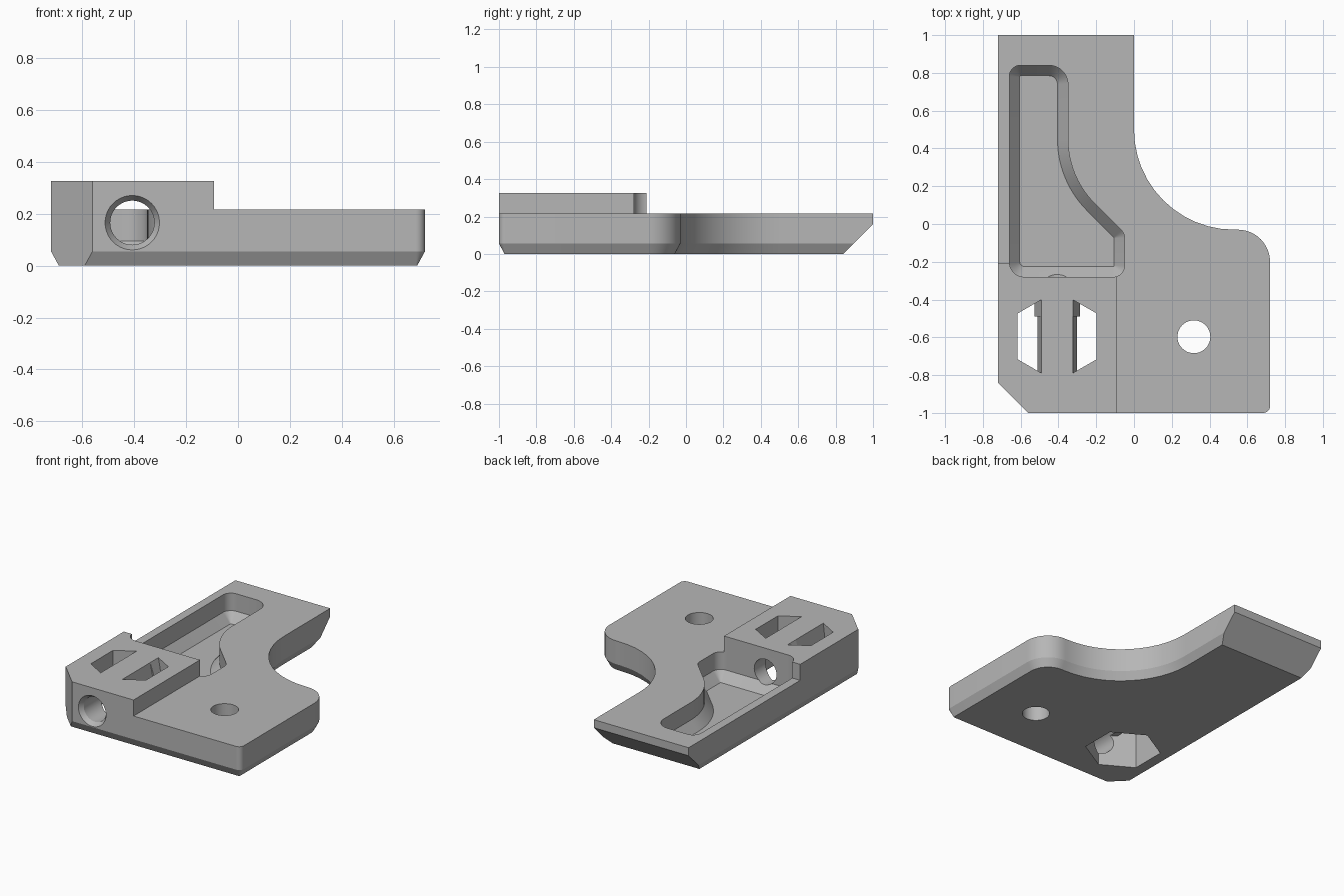
import bpy, bmesh, math
from mathutils import Vector

if "Cube" in bpy.data.objects:
    bpy.data.objects.remove(bpy.data.objects["Cube"], do_unlink=True)

gray = bpy.data.materials.new("plain_gray")
gray.use_nodes = True
gray.diffuse_color = (0.47, 0.47, 0.47, 1)
gray.node_tree.nodes["Principled BSDF"].inputs["Base Color"].default_value = (0.47, 0.47, 0.47, 1)


def fillet(corners, steps=12):
    """Round the corners (x, y, radius) of a polygon."""
    pts = []
    for i, (x, y, r) in enumerate(corners):
        p = Vector((x, y))
        if r == 0:
            pts.append(p)
            continue
        a = (Vector(corners[i - 1][:2]) - p).normalized()
        b = (Vector(corners[(i + 1) % len(corners)][:2]) - p).normalized()
        half = a.angle(b) / 2
        centre = p + (a + b).normalized() * (r / math.sin(half))
        start = p + a * (r / math.tan(half)) - centre
        end = p + b * (r / math.tan(half)) - centre
        sweep = start.angle(end)
        for k in range(steps + 1):
            t = k / steps
            pts.append(centre + (start * math.sin((1 - t) * sweep)
                                 + end * math.sin(t * sweep)) / math.sin(sweep))
    return pts


def inset(pts, distance):
    """Move each edge of a counterclockwise polygon inward by distance(midpoint)."""
    out = []
    for i, p in enumerate(pts):
        lines = []
        for a, b in ((pts[i - 1], p), (p, pts[(i + 1) % len(pts)])):
            d = (b - a).normalized()
            lines.append((-d.y, d.x, distance((a + b) / 2)))
        (ax, ay, da), (bx, by, db) = lines
        det = ax * by - ay * bx
        if abs(det) < 1e-4:
            move = Vector((ax, ay)) * da
        else:
            move = Vector((da * by - db * ay, ax * db - bx * da)) / det
        out.append(p + move)
    return out


def loft(name, rings):
    """Solid through rings of 3D points, capped at both ends."""
    bm = bmesh.new()
    loops = [[bm.verts.new(p) for p in ring] for ring in rings]
    n = len(loops[0])
    for low, high in zip(loops, loops[1:]):
        for i in range(n):
            j = (i + 1) % n
            bm.faces.new((low[i], low[j], high[j], high[i]))
    bm.faces.new(loops[0][::-1])
    bm.faces.new(loops[-1])
    bmesh.ops.recalc_face_normals(bm, faces=bm.faces)
    mesh = bpy.data.meshes.new(name)
    bm.to_mesh(mesh)
    bm.free()
    mesh.materials.append(gray)
    obj = bpy.data.objects.new(name, mesh)
    bpy.context.collection.objects.link(obj)
    return obj


def at(pts, z):
    return [(p[0], p[1], z) for p in pts]


def circle(r, n=40):
    return [(r * math.cos(2 * math.pi * k / n), r * math.sin(2 * math.pi * k / n)) for k in range(n)]


def combine(target, tool, operation):
    mod = target.modifiers.new("combine", "BOOLEAN")
    mod.operation, mod.solver, mod.object = operation, "EXACT", tool
    bpy.context.view_layer.objects.active = target
    bpy.ops.object.modifier_apply(modifier=mod.name)
    bpy.data.objects.remove(tool, do_unlink=True)


TOP, BASE = 0.325, 0.215

# Base plate with a bevelled underside, the diagonal corner staying vertical
outline = fillet([(-0.72, 1, 0), (-0.72, -0.84, 0), (-0.56, -1, 0), (0.72, -1, 0.035),
                  (0.72, -0.03, 0.17), (0, -0.03, 0.53), (0, 1, 0)])
foot = inset(outline, lambda m: 0 if m.x + m.y < -1.4 else 0.03)
bracket = loft("bracket_plate", [at(foot, 0), at(outline, 0.055), at(outline, BASE)])

# Raised block
block = [(-0.72, -0.21), (-0.72, -0.84), (-0.56, -1), (-0.093, -1), (-0.093, -0.21)]
combine(bracket, loft("raised_block", [at(block, 0.1), at(block, TOP)]), "UNION")

# Long slope under the back edge
wedge = [(1.1, 0.26), (0.74, -0.1), (1.1, -0.1)]
combine(bracket, loft("back_slope", [[(x, y, z) for y, z in wedge] for x in (-1, 1)]), "DIFFERENCE")

# Curved pocket with a bevelled floor
pocket = fillet([(-0.66, 0.84, 0.06), (-0.66, -0.28, 0.08), (-0.05, -0.28, 0.06),
                 (-0.05, -0.05, 0.06), (-0.35, 0.25, 0.48), (-0.35, 0.84, 0.1)])
floor = inset(pocket, lambda m: 0.055)
combine(bracket, loft("pocket", [at(floor, 0.03), at(pocket, 0.095), at(pocket, 0.5)]), "DIFFERENCE")

# Hexagonal well through the block
HX, HY = -0.407, -0.595
hexagon = [(HX + 0.242 * math.sin(k * math.pi / 3), HY + 0.242 * math.cos(k * math.pi / 3)) for k in range(6)]
combine(bracket, loft("hexagon_well", [at(hexagon, -0.1), at(hexagon, 0.5)]), "DIFFERENCE")

# Bridge over the well, with a wider collar at its back end
for name, half, y0, y1 in (("bridge", 0.105, -0.88, -0.32), ("bridge_collar", 0.12, -0.49, -0.32)):
    section = [(-half, 0.22), (half, 0.22), (0.083, TOP), (-0.083, TOP)]
    combine(bracket, loft(name, [[(HX + x, y, z) for x, z in section] for y in (y0, y1)]), "UNION")

# Horizontal bore with a flared mouth
bore = [(-1.02, 0.118), (-0.97, 0.085), (-0.2, 0.085)]
combine(bracket, loft("bore", [[(HX + x, y, 0.165 + z) for x, z in circle(r)] for y, r in bore]), "DIFFERENCE")

# Vertical screw hole
hole = [(0.317 + x, -0.597 + y) for x, y in circle(0.087)]
combine(bracket, loft("screw_hole", [at(hole, -0.1), at(hole, 0.5)]), "DIFFERENCE")

bpy.ops.object.select_all(action="DESELECT")
bracket.select_set(True)
bpy.context.view_layer.objects.active = bracket
bpy.ops.object.shade_smooth_by_angle(angle=math.radians(25))
